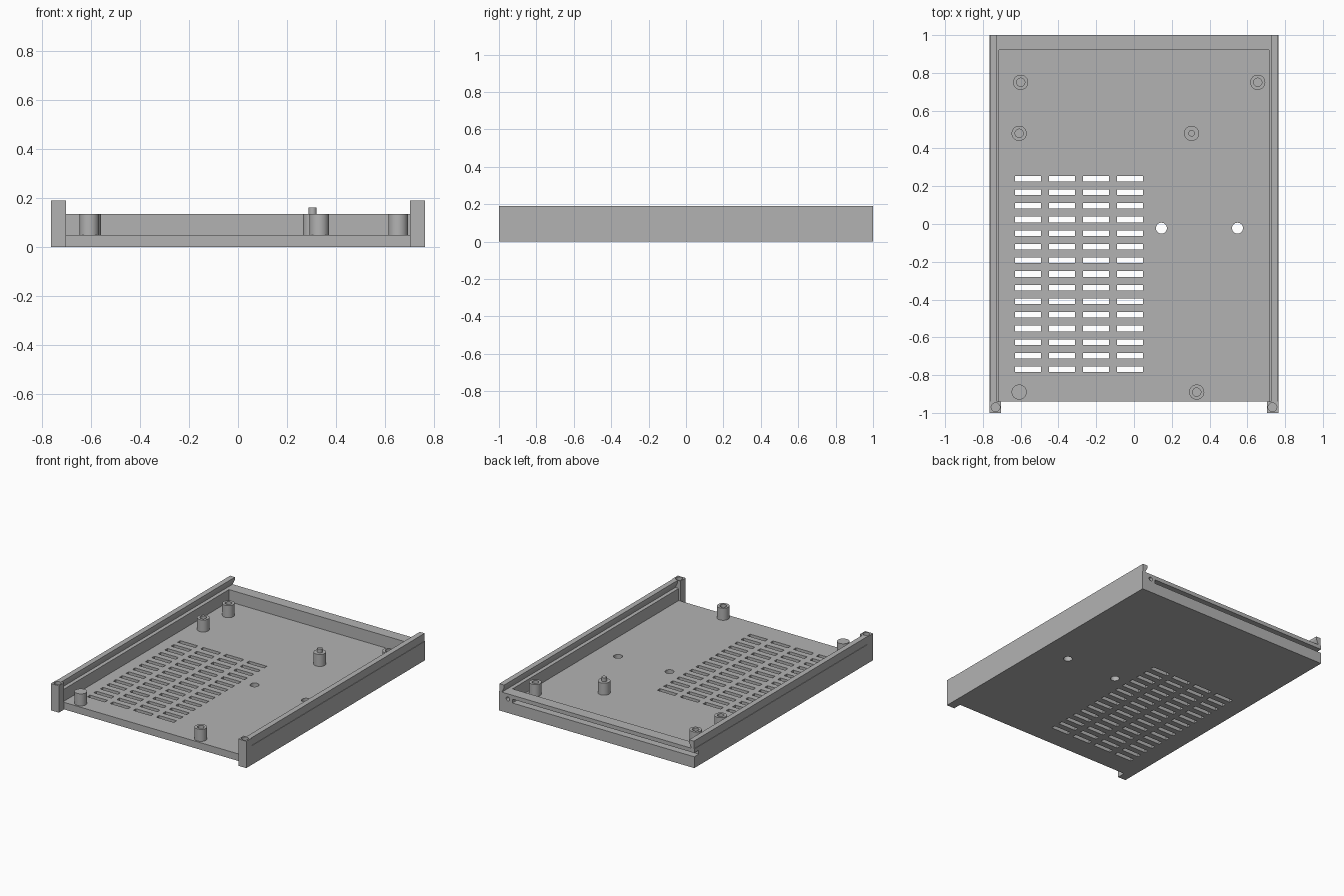
import bpy, bmesh, math
from mathutils import Matrix

if "Cube" in bpy.data.objects:
    bpy.data.objects.remove(bpy.data.objects["Cube"])

mat = bpy.data.materials.new("plain grey")
mat.diffuse_color = (0.45, 0.45, 0.45, 1)
mat.use_nodes = True
mat.node_tree.nodes["Principled BSDF"].inputs["Base Color"].default_value = mat.diffuse_color

FLOOR, LEDGE, TOP = 0.05, 0.135, 0.19
W, IN, FRONT = 0.765, 0.715, -0.94


def finish(name, bm):
    bmesh.ops.recalc_face_normals(bm, faces=bm.faces)
    me = bpy.data.meshes.new(name)
    bm.to_mesh(me)
    bm.free()
    me.materials.append(mat)
    ob = bpy.data.objects.new(name, me)
    bpy.context.collection.objects.link(ob)
    return ob


def add_box(bm, x0, x1, y0, y1, z0, z1):
    m = Matrix.Translation(((x0 + x1) / 2, (y0 + y1) / 2, (z0 + z1) / 2))
    m = m @ Matrix.Diagonal((x1 - x0, y1 - y0, z1 - z0, 1))
    bmesh.ops.create_cube(bm, size=1, matrix=m)


def add_cyl(bm, x, y, z0, z1, r):
    bmesh.ops.create_cone(bm, cap_ends=True, segments=32, radius1=r, radius2=r,
                          depth=z1 - z0, matrix=Matrix.Translation((x, y, (z0 + z1) / 2)))


def box(name, *dims):
    bm = bmesh.new()
    add_box(bm, *dims)
    return finish(name, bm)


def select(ob):
    bpy.ops.object.select_all(action='DESELECT')
    ob.select_set(True)
    bpy.context.view_layer.objects.active = ob


def cut(ob, bm):
    cutter = finish("cutter", bm)
    cutter.hide_render = True
    mod = ob.modifiers.new("cut", 'BOOLEAN')
    mod.operation, mod.solver, mod.object = 'DIFFERENCE', 'EXACT', cutter
    select(ob)
    bpy.ops.object.modifier_apply(modifier=mod.name)
    bpy.data.objects.remove(cutter)


def smooth(ob):
    select(ob)
    bpy.ops.object.shade_smooth_by_angle(angle=math.radians(30))


# floor plate with vent slots and two round holes
floor = box("floor_plate", -IN, IN, FRONT, 1, 0, FLOOR)
bm = bmesh.new()
for col in range(4):
    for row in range(15):
        x, y = -0.562 + 0.18 * col, 0.24 - 0.0721 * row
        add_box(bm, x - 0.069, x + 0.069, y - 0.015, y + 0.015, -0.1, 0.1)
for x in (0.145, 0.548):
    add_cyl(bm, x, -0.022, -0.1, 0.1, 0.029)
cut(floor, bm)
smooth(floor)


def slot_cutter():
    # latch slot along the rear, open at the left corner
    bm = bmesh.new()
    add_box(bm, -0.9, 0.66, 0.95, 1.1, 0.08, 0.107)
    return bm


# rear wall
rear = box("rear_wall", -IN, IN, 0.92, 1, FLOOR, LEDGE)
bm = slot_cutter()
bmesh.ops.create_cone(bm, cap_ends=True, segments=24, radius1=0.014, radius2=0.014, depth=0.1,
                      matrix=Matrix.Translation((0.695, 1, 0.1)) @ Matrix.Rotation(math.pi / 2, 4, 'X'))
cut(rear, bm)
smooth(rear)

# side walls with a sliding-lid groove, and front corner posts with a pin hole
profile = [(W, 0), (W, LEDGE), (W - 0.003, LEDGE), (W - 0.003, TOP), (0.724, TOP),
           (0.724, 0.172), (0.742, LEDGE), (IN, LEDGE), (IN, 0)]
for side, s in (("left", -1), ("right", 1)):
    bm = bmesh.new()
    f = bm.faces.new([bm.verts.new((s * x, FRONT, z)) for x, z in profile])
    ext = bmesh.ops.extrude_face_region(bm, geom=[f])["geom"]
    bmesh.ops.translate(bm, verts=[v for v in ext if isinstance(v, bmesh.types.BMVert)],
                        vec=(0, 1 - FRONT, 0))
    wall = finish(side + "_wall", bm)
    if s < 0:
        cut(wall, slot_cutter())
    xs = sorted((s * 0.703, s * W))
    post = box(side + "_front_post", *xs, -1, FRONT, 0, TOP)
    bm = bmesh.new()
    add_cyl(bm, s * 0.733, -0.97, 0.08, 0.3, 0.023)
    cut(post, bm)
    smooth(post)

# standoffs: x, y, kind
for i, (x, y, kind) in enumerate([(-0.6, 0.75, "hole"), (0.655, 0.75, "hole"), (-0.608, 0.48, "hole"),
                                  (0.305, 0.48, "pin"), (-0.608, -0.89, "solid"), (0.332, -0.89, "hole")]):
    bm = bmesh.new()
    add_cyl(bm, x, y, FLOOR - 0.005, LEDGE, 0.04)
    if kind == "pin":
        add_cyl(bm, x, y, LEDGE - 0.005, 0.162, 0.017)
    ob = finish(f"standoff_{i + 1}", bm)
    if kind == "hole":
        bm = bmesh.new()
        add_cyl(bm, x, y, FLOOR + 0.002, 0.3, 0.022)
        cut(ob, bm)
    smooth(ob)
